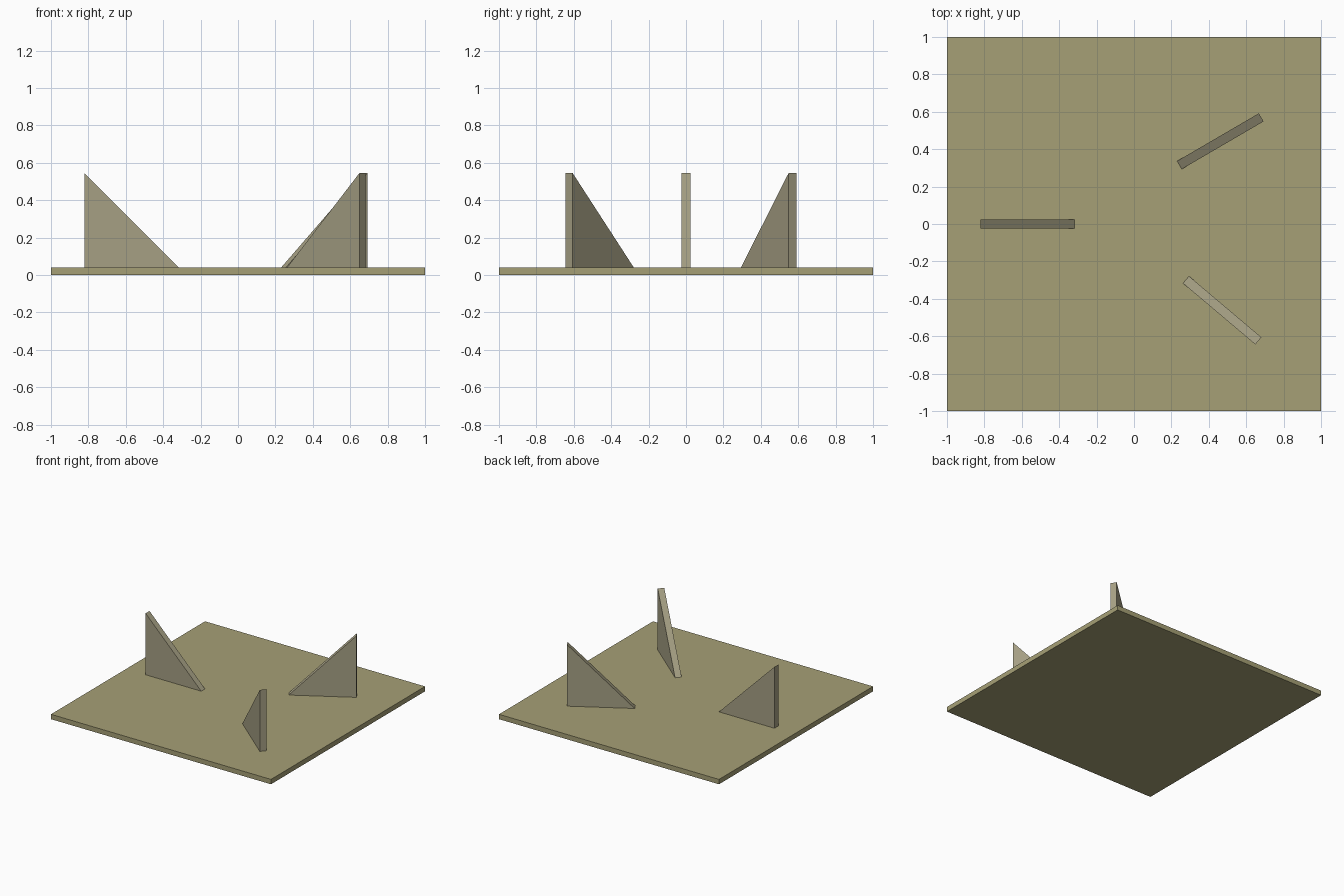
import bpy, bmesh
from mathutils import Vector

if "Cube" in bpy.data.objects:
    bpy.data.objects.remove(bpy.data.objects["Cube"])

BASE_TOP = 0.04
FIN_TOP = 0.545
FIN_THICKNESS = 0.05


def material(name, color):
    mat = bpy.data.materials.new(name)
    mat.diffuse_color = (*color, 1)
    mat.use_nodes = True
    mat.node_tree.nodes["Principled BSDF"].inputs["Base Color"].default_value = mat.diffuse_color
    return mat


def add_object(name, bm, mat):
    bmesh.ops.recalc_face_normals(bm, faces=bm.faces)
    mesh = bpy.data.meshes.new(name)
    bm.to_mesh(mesh)
    bm.free()
    mesh.materials.append(mat)
    obj = bpy.data.objects.new(name, mesh)
    bpy.context.collection.objects.link(obj)
    return obj


def fin(name, inner, outer, mat):
    """Right-triangle wedge, pointed at inner and full height at outer."""
    inner, outer = Vector(inner), Vector(outer)
    side = (outer - inner).normalized().orthogonal() * FIN_THICKNESS
    bm = bmesh.new()
    profile = [(inner, BASE_TOP), (outer, BASE_TOP), (outer, FIN_TOP)]
    face = bm.faces.new([bm.verts.new((*(p - side / 2), z)) for p, z in profile])
    new = bmesh.ops.extrude_face_region(bm, geom=[face])["geom"]
    moved = [v for v in new if isinstance(v, bmesh.types.BMVert)]
    bmesh.ops.translate(bm, verts=moved, vec=(*side, 0))
    return add_object(name, bm, mat)


base_mat = material("base_khaki", (0.38, 0.35, 0.18))
fin_mat = material("fin_khaki", (0.38, 0.35, 0.23))

# Square base plate
bm = bmesh.new()
bmesh.ops.create_cube(bm, size=1)
bmesh.ops.scale(bm, vec=(2, 2, BASE_TOP), verts=bm.verts)
bmesh.ops.translate(bm, vec=(0, 0, BASE_TOP / 2), verts=bm.verts)
add_object("base_plate", bm, base_mat)

# Three upright triangular fins
fin("left_fin", (-0.317, 0), (-0.822, 0), fin_mat)
fin("back_right_fin", (0.243, 0.315), (0.68, 0.57), fin_mat)
fin("front_right_fin", (0.278, -0.298), (0.665, -0.625), fin_mat)
